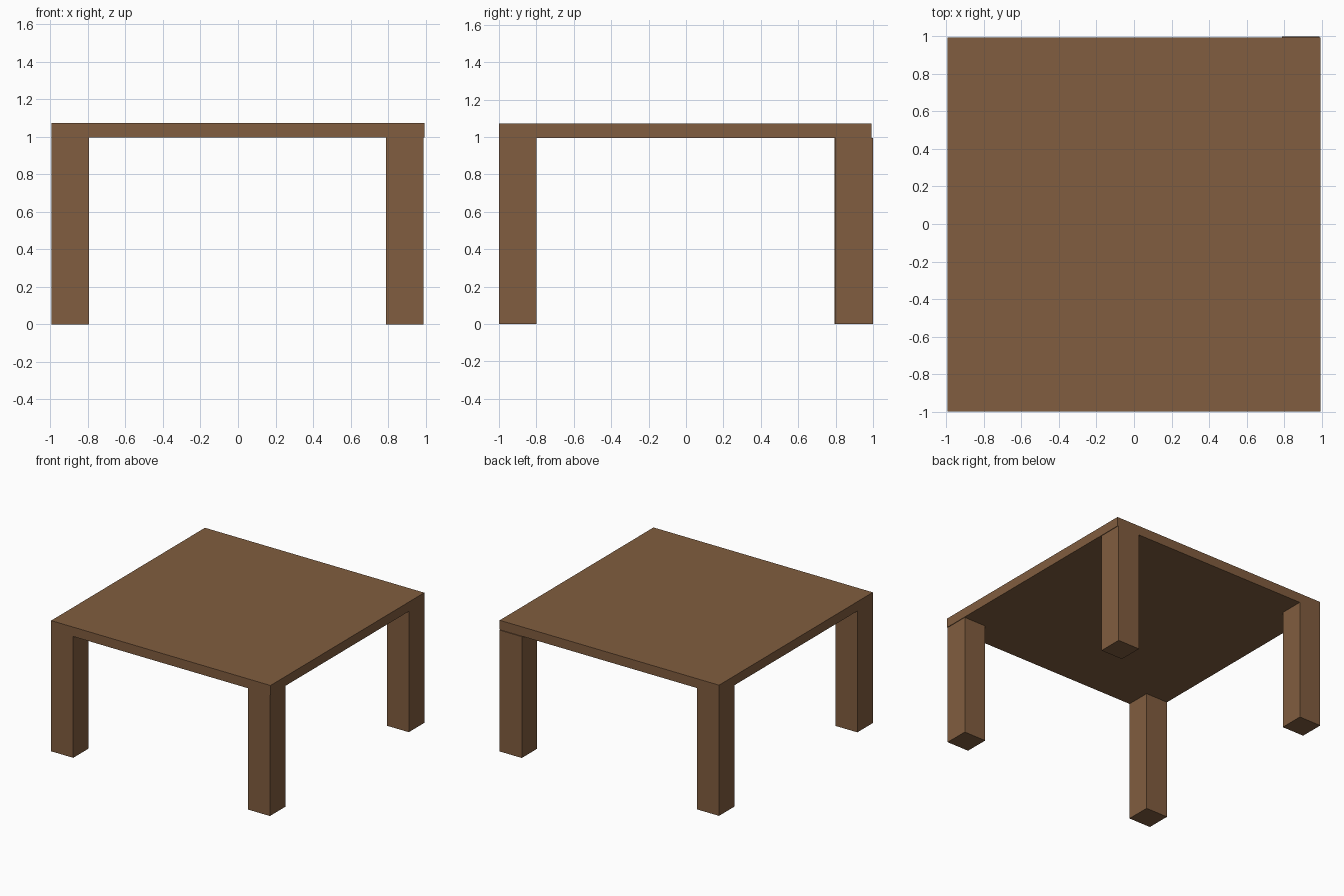
import bpy

if "Cube" in bpy.data.objects:
    bpy.data.objects.remove(bpy.data.objects["Cube"])

# Brown wood
wood = bpy.data.materials.new("wood")
wood.diffuse_color = (0.22, 0.11, 0.05, 1)
wood.use_nodes = True
wood.node_tree.nodes["Principled BSDF"].inputs["Base Color"].default_value = wood.diffuse_color


def box(name, lo, hi):
    centre = [(a + b) / 2 for a, b in zip(lo, hi)]
    bpy.ops.mesh.primitive_cube_add(size=1, location=centre)
    ob = bpy.context.object
    ob.name = name
    ob.scale = [b - a for a, b in zip(lo, hi)]
    bpy.ops.object.transform_apply(location=False, rotation=False, scale=True)
    ob.data.materials.append(wood)
    return ob


# Table top
box("table_top", (-0.995, -1.0, 0.995), (0.995, 0.993, 1.072))

# Four square legs; the back right one sits slightly proud of the top
legs = {
    "front_left_leg": (-0.995, -1.0),
    "front_right_leg": (0.79, -1.0),
    "back_left_leg": (-0.995, 0.793),
    "back_right_leg": (0.79, 0.80),
}
for name, (x, y) in legs.items():
    box(name, (x, y, 0), (x + 0.2, y + 0.2, 0.995))
